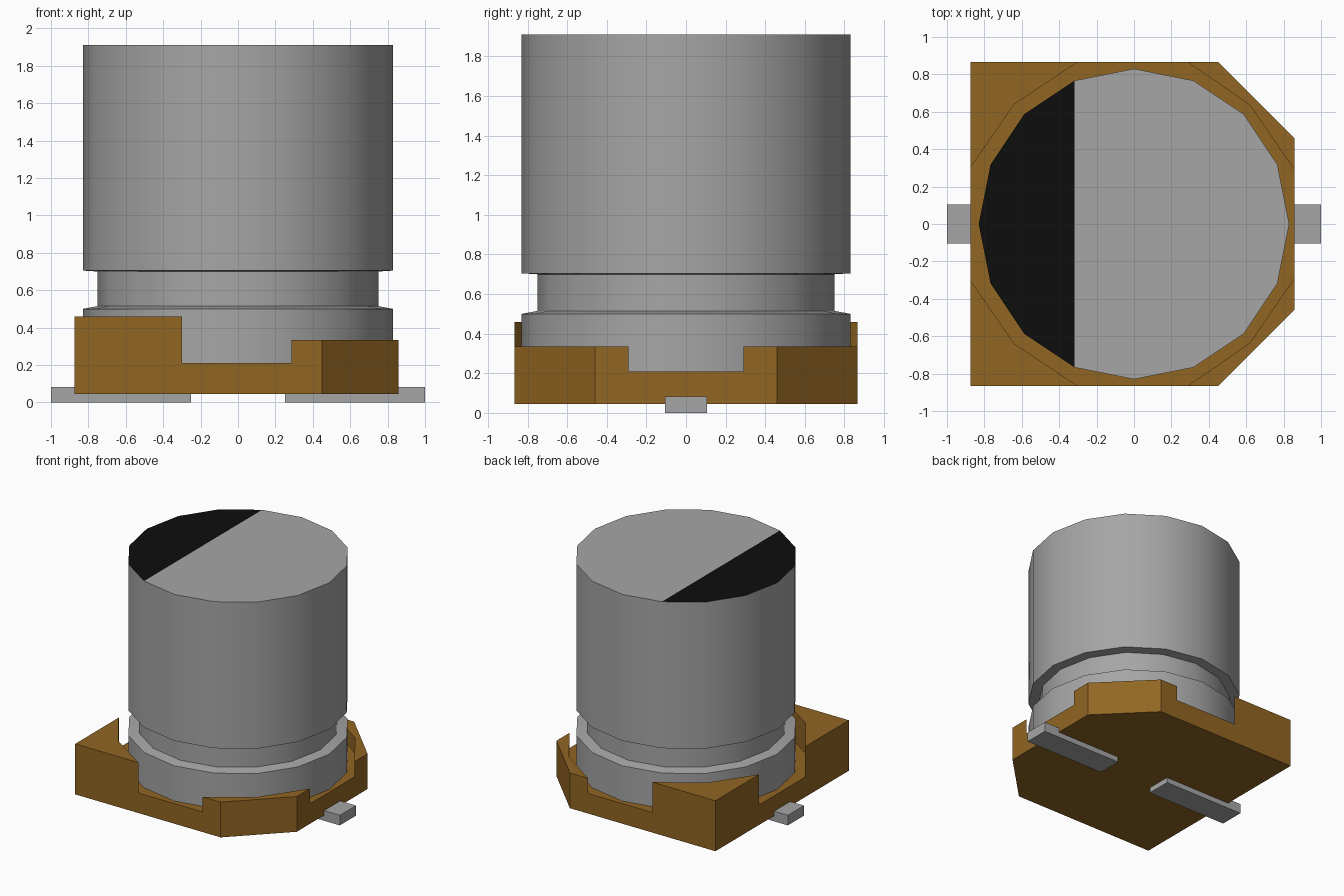
import bpy, bmesh
from math import cos, sin, pi, radians

if "Cube" in bpy.data.objects:
    bpy.data.objects.remove(bpy.data.objects["Cube"], do_unlink=True)


def material(name, rgb):
    mat = bpy.data.materials.new(name)
    mat.use_nodes = True
    mat.diffuse_color = (*rgb, 1)
    mat.node_tree.nodes["Principled BSDF"].inputs["Base Color"].default_value = (*rgb, 1)
    return mat


metal = material("grey metal", (0.38, 0.38, 0.38))
plastic = material("brown plastic", (0.285, 0.132, 0.017))
ink = material("black ink", (0.004, 0.004, 0.004))


def finish(name, bm, mats):
    bmesh.ops.recalc_face_normals(bm, faces=bm.faces)
    mesh = bpy.data.meshes.new(name)
    bm.to_mesh(mesh)
    bm.free()
    for mat in mats:
        mesh.materials.append(mat)
    obj = bpy.data.objects.new(name, mesh)
    bpy.context.collection.objects.link(obj)
    return obj


def prism(name, outline, z0, z1, mat):
    """Extrude a plan outline from z0 up to z1."""
    bm = bmesh.new()
    face = bm.faces.new([bm.verts.new((x, y, z0)) for x, y in outline])
    top = bmesh.ops.extrude_face_region(bm, geom=[face])["geom"]
    for v in top:
        if isinstance(v, bmesh.types.BMVert):
            v.co.z = z1
    return finish(name, bm, [mat])


# Base plate with two cut corners on the left
LEFT, RIGHT, SIDE = 0.857, -0.875, 0.867
FLOOR, DECK = 0.045, 0.21
half = [(RIGHT, SIDE), (0.45, SIDE), (LEFT, 0.46)]
prism("base_plate", half + [(x, -y) for x, y in reversed(half)], FLOOR, DECK, plastic)

# Corner posts hugging the can, tall on the right, low on the left
tall = [(RIGHT, 0.3), (-0.64, 0.64), (-0.3, SIDE), (RIGHT, SIDE)]
low = [(0.285, SIDE), (0.62, 0.635), (LEFT, 0.29), (LEFT, 0.46), (0.45, SIDE)]
for s, where in ((-1, "front"), (1, "back")):
    prism(where + "_right_post", [(x, s * y) for x, y in tall], DECK, 0.46, plastic)
    prism(where + "_left_post", [(x, s * y) for x, y in low], DECK, 0.335, plastic)

# Flat leads under the base
for s, where in ((-1, "right"), (1, "left")):
    prism(where + "_lead", [(s * x, y) for x, y in
          ((0.25, -0.105), (1, -0.105), (1, 0.105), (0.25, 0.105))], 0, 0.083, metal)

# Sixteen-sided can with a crimped groove
N = 16
profile = [(0.83, DECK), (0.83, 0.50), (0.75, 0.515), (0.75, 0.70), (0.83, 0.705), (0.83, 1.91)]
bm = bmesh.new()
rings = [[bm.verts.new((r * cos(2 * pi * k / N), r * sin(2 * pi * k / N), z))
          for k in range(N)] for r, z in profile]
for a, b in zip(rings, rings[1:]):
    for k in range(N):
        j = (k + 1) % N
        bm.faces.new((a[k], a[j], b[j], b[k]))
bm.faces.new(rings[0])
# Top split along a chord into a bare part and a printed polarity mark
top = rings[-1]
bm.faces.new(top[11:] + top[:6])
bm.faces.new(top[5:12]).material_index = 1
can = finish("can", bm, [metal, ink])

bpy.ops.object.select_all(action="DESELECT")
can.select_set(True)
bpy.context.view_layer.objects.active = can
bpy.ops.object.shade_smooth_by_angle(angle=radians(30))
